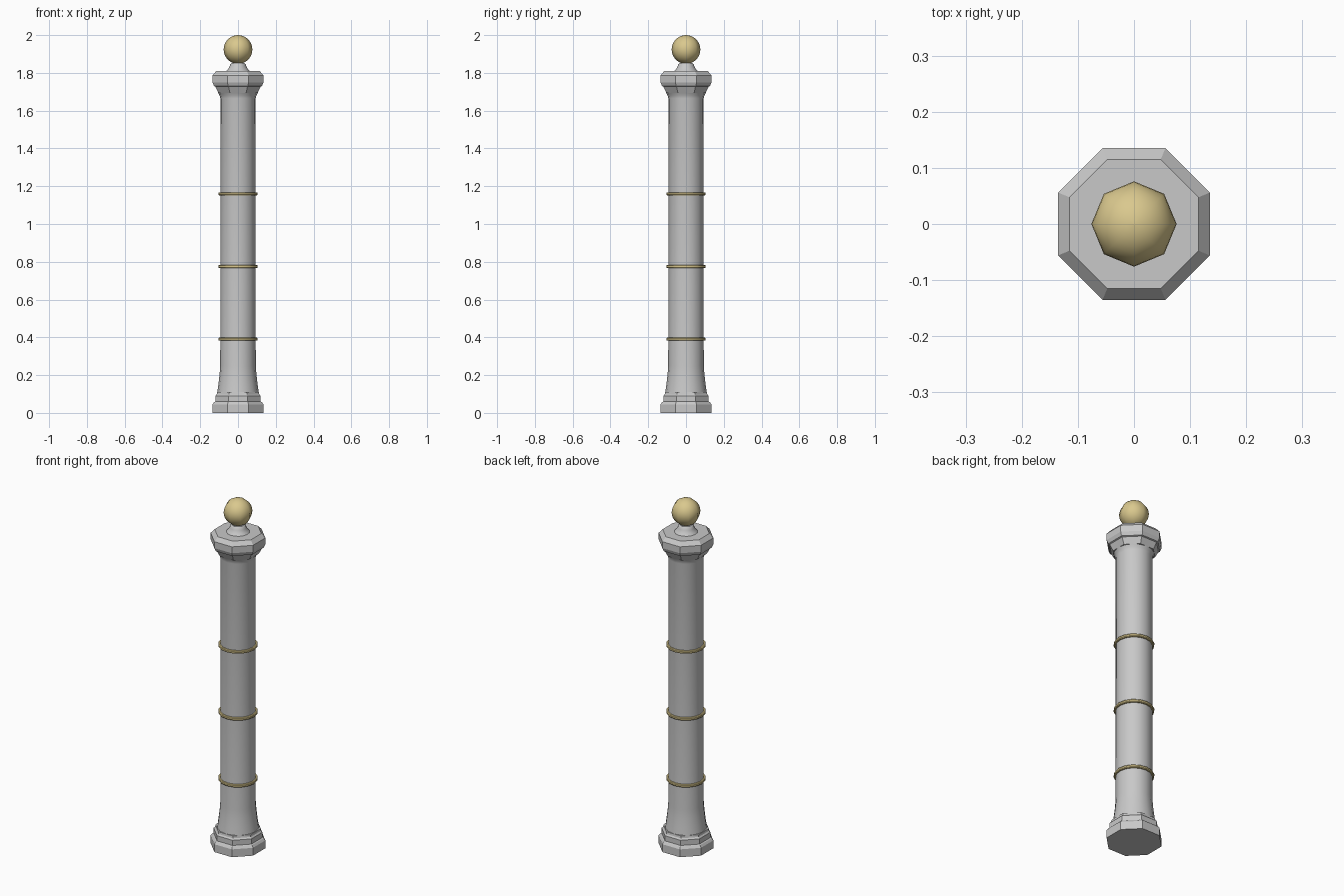
import bpy, math

if "Cube" in bpy.data.objects:
    bpy.data.objects.remove(bpy.data.objects["Cube"])


def material(name, rgb):
    m = bpy.data.materials.new(name)
    m.diffuse_color = (*rgb, 1)
    m.use_nodes = True
    m.node_tree.nodes["Principled BSDF"].inputs["Base Color"].default_value = m.diffuse_color
    return m


STONE = material("grey stone", (0.58, 0.58, 0.58))
GOLD = material("pale gold", (0.70, 0.58, 0.27))


def lathe(name, profile, sides, mat, flats=False, smooth=None, closed=False):
    """Spin (radius, z) points; flats=True treats radius as distance to a flat side."""
    k = 1 / math.cos(math.pi / sides) if flats else 1
    off = math.pi / sides if flats else 0
    verts, faces = [], []
    for r, z in profile:
        for i in range(sides):
            a = off + 2 * math.pi * i / sides
            verts.append((r * k * math.cos(a), r * k * math.sin(a), z))
    n = len(profile)
    for j in range(n if closed else n - 1):
        a, b = j * sides, ((j + 1) % n) * sides
        for i in range(sides):
            i2 = (i + 1) % sides
            faces.append((a + i, a + i2, b + i2, b + i))
    if not closed:
        faces.append(tuple(reversed(range(sides))))
        faces.append(tuple(range((n - 1) * sides, n * sides)))
    me = bpy.data.meshes.new(name)
    me.from_pydata(verts, [], faces)
    me.materials.append(mat)
    ob = bpy.data.objects.new(name, me)
    bpy.context.collection.objects.link(ob)
    if smooth:
        bpy.ops.object.select_all(action='DESELECT')
        ob.select_set(True)
        bpy.context.view_layer.objects.active = ob
        bpy.ops.object.shade_smooth_by_angle(angle=math.radians(smooth))
    return ob


# stepped octagonal foot
lathe("base", [(0.135, 0), (0.135, 0.045), (0.127, 0.057), (0.12, 0.06),
               (0.12, 0.09), (0.113, 0.098), (0.111, 0.11)], 8, STONE, flats=True)

# round shaft, flared at the foot and under the capital
lathe("shaft", [(0.11, 0.108), (0.104, 0.15), (0.098, 0.20), (0.094, 0.25),
                (0.0935, 1.665), (0.097, 1.68), (0.105, 1.695)],
      16, STONE, smooth=35)

# octagonal capital
lathe("capital", [(0.103, 1.693), (0.12, 1.727), (0.127, 1.73), (0.135, 1.75),
                  (0.135, 1.787), (0.115, 1.81)], 8, STONE, flats=True)

# concave neck below the ball
lathe("neck", [(0.064, 1.808), (0.052, 1.82), (0.044, 1.835), (0.041, 1.845),
               (0.034, 1.852)], 16, STONE, smooth=35)

# gold bands
for i, z in enumerate((0.39, 0.775, 1.16)):
    lathe(f"band_{i + 1}", [(0.09, z - 0.008), (0.101, z - 0.008), (0.104, z - 0.004),
                            (0.104, z + 0.004), (0.101, z + 0.008), (0.09, z + 0.008)],
          16, GOLD, smooth=35, closed=True)

# ball finial, eight sides around
R, rings = 0.076, 16
lathe("ball", [(R * math.sin(math.pi * max(t, 0.02) / rings) if t < rings else 0.0003,
                1.924 - R * math.cos(math.pi * t / rings)) for t in range(rings + 1)],
      8, GOLD, smooth=50)
